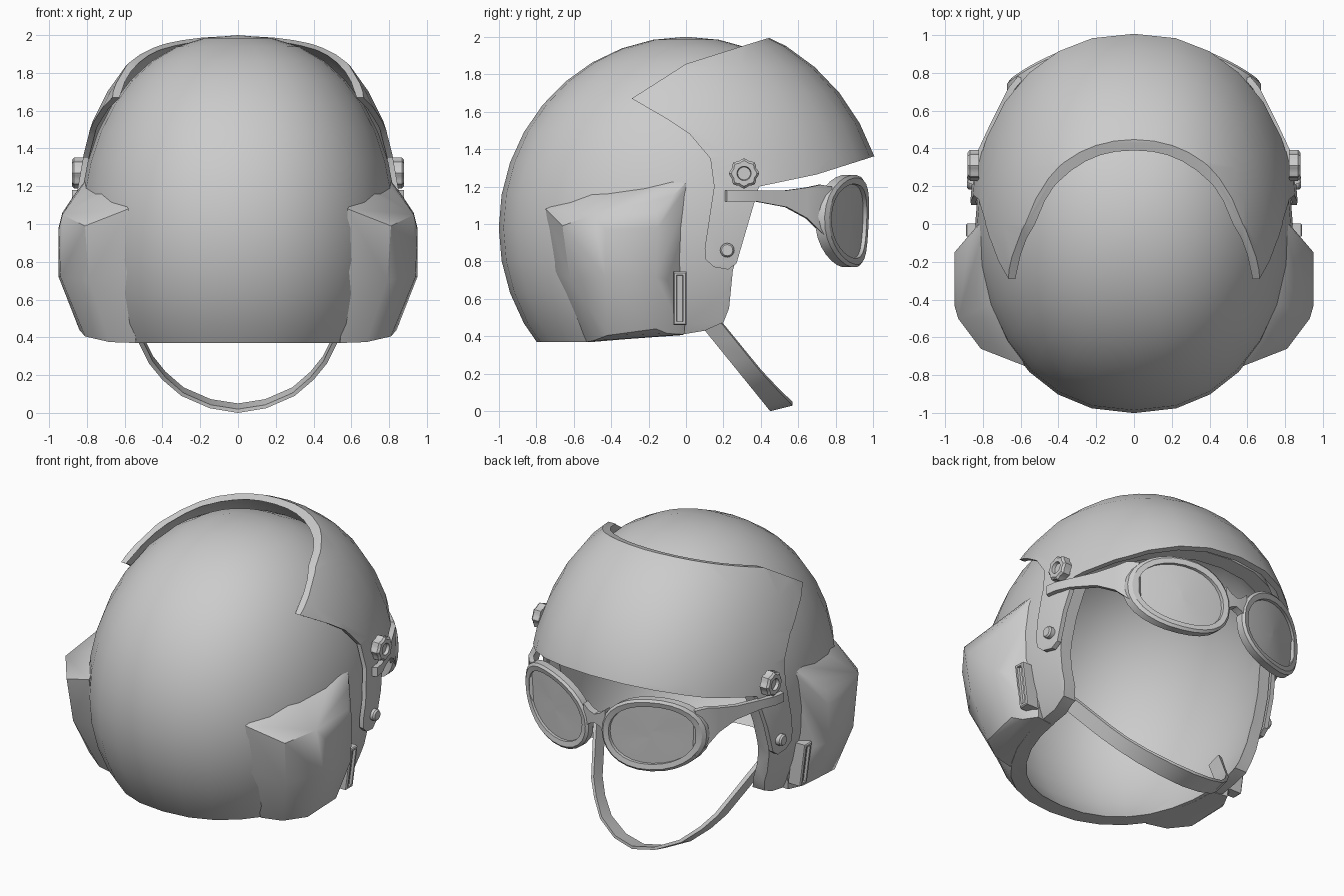
import bpy, bmesh
from math import sin, cos, pi, radians, copysign
from mathutils import Vector

if "Cube" in bpy.data.objects:
    bpy.data.objects.remove(bpy.data.objects["Cube"])

CENTRE = Vector((0, 0, 0.98))


def finish(name, bm, angle=32, mirror=False):
    bmesh.ops.recalc_face_normals(bm, faces=bm.faces)
    me = bpy.data.meshes.new(name)
    bm.to_mesh(me)
    bm.free()
    ob = bpy.data.objects.new(name, me)
    bpy.context.collection.objects.link(ob)
    smooth(ob, angle)
    if mirror:
        ob.modifiers.new("mirror", 'MIRROR')
    return ob


def smooth(ob, angle=32):
    bpy.ops.object.select_all(action='DESELECT')
    ob.select_set(True)
    bpy.context.view_layer.objects.active = ob
    bpy.ops.object.shade_smooth_by_angle(angle=radians(angle))


def dome(name, radii, seg=28, rings=18):
    """Ellipsoid with slightly fuller sides."""
    bm = bmesh.new()
    bmesh.ops.create_uvsphere(bm, u_segments=seg, v_segments=rings, radius=1)
    for v in bm.verts:
        u = v.co.x if abs(v.co.x) > 1e-4 else 0
        v.co.x = copysign(abs(u) ** .88, u)
        v.co = v.co * Vector(radii) + CENTRE
    return finish(name, bm)


def loft(name, rings, closed=False, angle=32, mirror=False):
    """Skin a list of equal-length point rings."""
    bm = bmesh.new()
    vs = [[bm.verts.new(p) for p in r] for r in rings]
    n = len(vs[0])
    pairs = list(zip(vs, vs[1:])) + ([(vs[-1], vs[0])] if closed else [])
    for a, b in pairs:
        for i in range(n):
            j = (i + 1) % n
            bm.faces.new((a[i], a[j], b[j], b[i]))
    if not closed:
        bm.faces.new(vs[0])
        bm.faces.new(vs[-1])
    return finish(name, bm, angle, mirror)


def prism(outline):
    """Side-view outline (y, z) extruded across the full width."""
    return loft("cutter", [[(x, y, z) for y, z in outline] for x in (-1.3, 1.3)])


def carve(ob, steps, angle=32):
    """Apply booleans and drop the cutters."""
    for op, cutter in steps:
        m = ob.modifiers.new("bool", 'BOOLEAN')
        m.operation, m.object, m.solver = op, cutter, 'EXACT'
        bpy.context.view_layer.objects.active = ob
        bpy.ops.object.modifier_apply(modifier=m.name)
        bpy.data.objects.remove(cutter)
    smooth(ob, angle)


# Helmet shell: hollow dome trimmed to the side outline
shell = dome("helmet_shell", (0.84, 1.0, 1.02))
carve(shell, [
    ('DIFFERENCE', dome("cutter", (0.765, 0.91, 0.94))),
    ('INTERSECT', prism([(-1.1, .37), (-.5, .37), (-.02, .41), (.1, .43), (.2, .475),
                         (.23, .55), (.25, .75), (.38, 1.21), (.5, 1.28), (1.1, 1.43),
                         (1.1, 2.1), (-1.1, 2.1)]))])

# Visor cover with its side arms
visor = dome("visor_cover", (0.875, 1.07, 1.12))
carve(visor, [
    ('DIFFERENCE', dome("cutter", (0.846, 1.033, 1.08))),
    ('INTERSECT', prism([(.43, 1.99), (.48, 1.999), (1.1, 2.0), (1.1, 1.385), (1, 1.36),
                         (.7, 1.265), (.39, 1.2), (.27, .79), (.225, .757), (.15, .77),
                         (.105, .81), (.1, .87), (.15, 1.2), (.13, 1.35), (.02, 1.48),
                         (-.1, 1.56), (-.29, 1.67), (0, 1.855), (.3, 1.95)]))])

# Ear pods: tapered blocks on the lower sides, hollowed to follow the cavity
bm = bmesh.new()
for p in [(.93, -.16, 1.06), (.93, -.5, 1.05), (.81, -.66, .99), (.95, -.15, .98),
          (.95, -.43, .97), (.95, -.16, .72), (.94, -.43, .72), (.79, -.62, .70),
          (.84, -.16, .44), (.81, -.42, .405), (.87, -.07, 1.15), (.89, -.1, .7), (.80, -.1, .415),
          (.75, -.01, .41), (.80, 0, 1.15), (.77, .06, 1.28), (.66, -.5, 1.19), (.58, -.75, 1.08),
          (.58, -.7, .75), (.68, -.5, .375), (.60, -.03, .405), (.54, -.53, .37)]:
    bm.verts.new(p)
hull = bmesh.ops.convex_hull(bm, input=bm.verts)
bmesh.ops.delete(bm, geom=hull["geom_interior"], context='VERTS')
bmesh.ops.dissolve_limit(bm, angle_limit=radians(3), verts=bm.verts, edges=bm.edges)
pod = finish("ear_pod", bm)
carve(pod, [('DIFFERENCE', dome("cutter", (0.785, 0.93, 0.96)))], 42)
pod.modifiers.new("mirror", 'MIRROR')

# Strap buckles: thin plates with a recessed slot, leaning with the pod
bx = lambda z: .80 + .13 * (z - .46)


def plate(dx, m):
    return [(bx(z) + dx, y, z) for y, z in ((-.068 + m, .46 + m), (.002 - m, .46 + m),
                                            (.002 - m, .745 - m), (-.068 + m, .745 - m))]


loft("strap_buckle", [plate(-.04, 0), plate(.045, 0), plate(.052, .006), plate(.052, .018),
                      plate(.035, .02)], mirror=True)


def disc(name, y, z, profile, lobes, n):
    rings = [[(x, y + r * (1 + k * cos(lobes * a)) * cos(a), z + r * (1 + k * cos(lobes * a)) * sin(a))
              for a in (2 * pi * i / n for i in range(n))] for x, r, k in profile]
    loft(name, rings, mirror=True)


# Scalloped knobs and small pivot buttons on the visor arms
disc("visor_knob", .31, 1.27, [(.82, .076, .07), (.868, .076, .07), (.88, .064, .07),
                               (.88, .038, 0), (.86, .034, 0)], 8, 32)
disc("pivot_button", .22, .86, [(.82, .038, 0), (.872, .038, 0), (.882, .03, 0)], 1, 16)

# Goggles: two wrapped oval rims with lenses, a bridge and temples
CX, CZ = .36, 1.015


def wrap(x, z, back=0):
    return (x, .97 - .5 * x * x + .05 * (z - CZ) - back, z)


def oval(a, rx, rz, back=0):
    c, s = cos(a), sin(a)
    return wrap(CX + rx * copysign(abs(c) ** .93, c),
                CZ + rz * copysign(abs(s) ** .93, s) + .025 * c, back)


steps = [2 * pi * i / 28 for i in range(28)]
loft("goggle_rim", [[oval(a, .312, .246, .005), oval(a, .295, .23, -.008), oval(a, .262, .197, 0),
                     oval(a, .262, .197, .05), oval(a, .312, .246, .055)] for a in steps],
     closed=True, mirror=True)
loft("goggle_lens", [[oval(a, .267 * k, .202 * k, b) for a in steps]
                     for k, b in ((.05, .035), (.6, .035), (1, .035), (1, .02), (.6, .02), (.05, .02))],
     mirror=True)
loft("goggle_bridge", [[wrap(x, 1.03 - h, 0), wrap(x, 1.09 + h, 0),
                        wrap(x, 1.09 + h, .05), wrap(x, 1.03 - h, .05)]
                       for x, h in ((-.08, .05), (-.04, .015), (0, 0), (.04, .015), (.08, .05))])
loft("goggle_temple", [[(x, y, lo), (x, y, hi), (x - .03, y - .012, hi), (x - .03, y - .012, lo)]
                       for x, y, lo, hi in ((.615, .78, .9, 1.2), (.665, .72, .96, 1.21), (.70, .65, 1.03, 1.195),
                                            (.755, .54, 1.09, 1.18), (.83, .38, 1.12, 1.18),
                                            (.87, .29, 1.12, 1.18), (.88, .22, 1.12, 1.18))],
     mirror=True)

# Chin strap: a flat ribbon hanging below the opening
half = [(.62, .56), (.57, .46), (.52, .36), (.47, .26), (.40, .175), (.30, .09), (.15, .025)]
path = half + [(0, .0)] + [(-x, z) for x, z in reversed(half)]
rings = []
for x, z in path:
    y = .45 - .81 * z
    w = .12 - .025 * min(1, z / .15)
    ix, iz = x * .96, z + .02 - .016 * abs(x)
    rings.append([(x, y, z), (x, y + w, z + .03), (ix, y + w, iz + .03), (ix, y, iz)])
loft("chin_strap", rings, angle=40)
